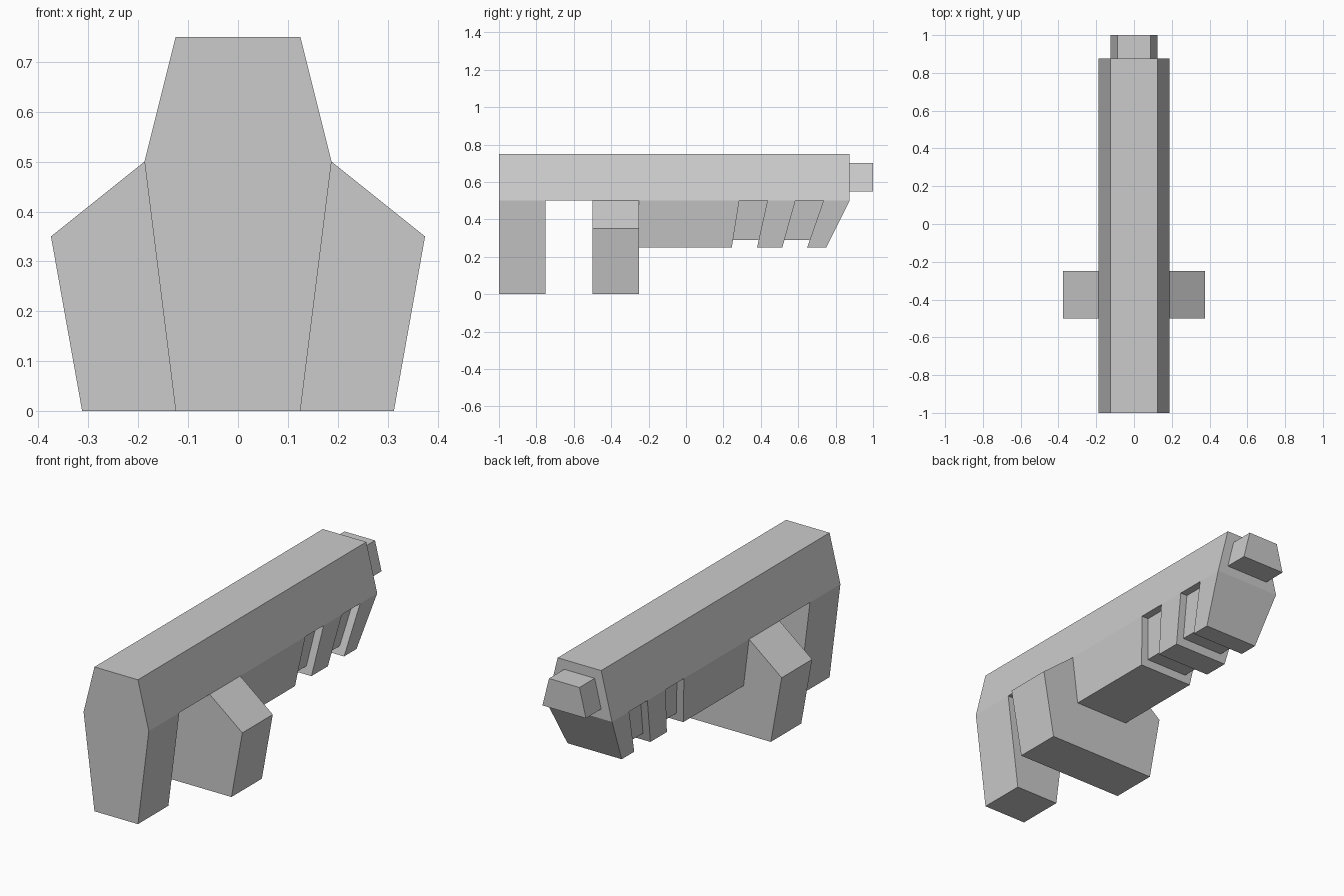
import bpy, bmesh

if "Cube" in bpy.data.objects:
    bpy.data.objects.remove(bpy.data.objects["Cube"])


def block(name, levels):
    """Stack rectangular levels (half_width, z, y_start, y_end) into a closed solid."""
    bm = bmesh.new()
    rings = [[bm.verts.new(p) for p in ((-w, y0, z), (w, y0, z), (w, y1, z), (-w, y1, z))]
             for w, z, y0, y1 in levels]
    bm.faces.new(rings[0][::-1])
    bm.faces.new(rings[-1])
    for low, high in zip(rings, rings[1:]):
        for i in range(4):
            j = (i + 1) % 4
            bm.faces.new((low[i], low[j], high[j], high[i]))
    bmesh.ops.recalc_face_normals(bm, faces=bm.faces)
    mesh = bpy.data.meshes.new(name)
    bm.to_mesh(mesh)
    bm.free()
    obj = bpy.data.objects.new(name, mesh)
    bpy.context.collection.objects.link(obj)
    return obj


# Long upper body, rear stock and muzzle
block("body", [(0.1875, 0.5, -1, 0.875), (0.125, 0.75, -1, 0.875)])
block("stock", [(0.125, 0, -1, -0.75), (0.1875, 0.5, -1, -0.75)])
block("muzzle", [(0.125, 0.55, 0.875, 1), (0.0875, 0.7, 0.875, 1)])

# Wide flared block under the body
block("wide_grip", [(0.3125, 0, -0.5, -0.25),
                    (0.375, 0.35, -0.5, -0.25),
                    (0.1875, 0.5, -0.5, -0.25)])

# Foregrip: slanted ribs alternating with recessed slots, as (bottom y, top y) cuts
cuts = [(-0.25, -0.25), (0.245, 0.285), (0.38, 0.435),
        (0.515, 0.585), (0.648, 0.735), (0.75, 0.875)]
inset = 0.04
for i, ((b0, t0), (b1, t1)) in enumerate(zip(cuts, cuts[1:])):
    if i % 2 == 0:
        block(f"foregrip_rib_{i // 2 + 1}",
              [(0.156, 0.25, b0, b1), (0.1875, 0.5, t0, t1)])
    else:
        f = inset / 0.25
        block(f"foregrip_slot_{i // 2 + 1}",
              [(0.161 - inset, 0.25 + inset, b0 + f * (t0 - b0), b1 + f * (t1 - b1)),
               (0.1875 - inset, 0.5, t0, t1)])
